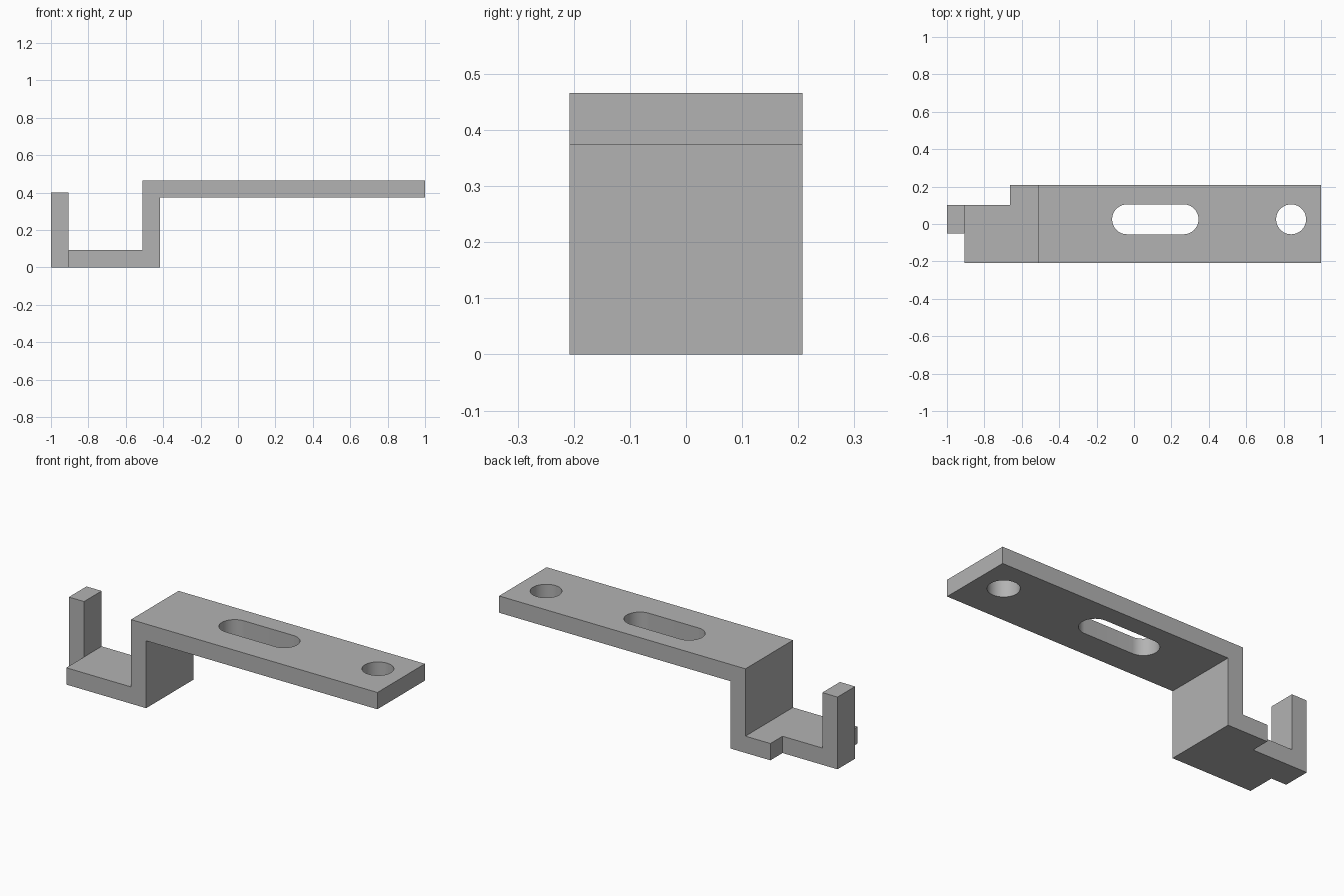
import bpy
import bmesh
import math

cube = bpy.data.objects.get("Cube")
if cube:
    bpy.data.objects.remove(cube, do_unlink=True)

steel = bpy.data.materials.new("grey_steel")
steel.use_nodes = True
grey = (0.45, 0.45, 0.45, 1)
steel.diffuse_color = grey
steel.node_tree.nodes["Principled BSDF"].inputs["Base Color"].default_value = grey


def prism(name, points, direction):
    """Extrude a closed 3D outline into a solid object."""
    bm = bmesh.new()
    face = bm.faces.new([bm.verts.new(p) for p in points])
    new = bmesh.ops.extrude_face_region(bm, geom=[face])["geom"]
    verts = [v for v in new if isinstance(v, bmesh.types.BMVert)]
    bmesh.ops.translate(bm, verts=verts, vec=direction)
    bmesh.ops.recalc_face_normals(bm, faces=bm.faces)
    mesh = bpy.data.meshes.new(name)
    bm.to_mesh(mesh)
    bm.free()
    mesh.materials.append(steel)
    obj = bpy.data.objects.new(name, mesh)
    bpy.context.collection.objects.link(obj)
    return obj


def box(name, x0, x1, y0, y1, z0, z1):
    outline = [(x0, y0, z0), (x1, y0, z0), (x1, y1, z0), (x0, y1, z0)]
    return prism(name, outline, (0, 0, z1 - z0))


def slot(name, x0, x1, y, radius, steps=32):
    """Vertical cutter with rounded ends centred on x0 and x1."""
    outline = []
    for x, start in ((x1, -math.pi / 2), (x0, math.pi / 2)):
        for i in range(steps + 1):
            if x0 == x1 and i == steps:
                continue
            a = start + math.pi * i / steps
            outline.append((x + radius * math.cos(a), y + radius * math.sin(a), 0.3))
    return prism(name, outline, (0, 0, 0.3))


def cut(obj, cutter):
    cutter.hide_render = True
    mod = obj.modifiers.new("cut", "BOOLEAN")
    mod.operation = "DIFFERENCE"
    mod.solver = "EXACT"
    mod.object = cutter
    bpy.context.view_layer.objects.active = obj
    bpy.ops.object.modifier_apply(modifier=mod.name)
    bpy.data.objects.remove(cutter, do_unlink=True)


half = 0.208
thick = 0.093
top = 0.466
step_x = -0.51
foot_x = -0.907

# Bent strip: foot, riser and long top plate
profile = [(foot_x, 0), (step_x + thick, 0), (step_x + thick, top - thick),
           (1, top - thick), (1, top), (step_x, top), (step_x, thick), (foot_x, thick)]
bracket = prism("bracket", [(x, -half, z) for x, z in profile], (0, 2 * half, 0))

# Corner notch in the foot, then the slot and round hole in the plate
cut(bracket, box("notch_cutter", -1.1, -0.663, 0.102, 0.4, -0.1, 0.2))
cut(bracket, slot("slot_cutter", -0.037, 0.265, 0.025, 0.08))
cut(bracket, slot("hole_cutter", 0.84, 0.84, 0.025, 0.08))

# Upright tab at the end of the foot
tab = box("upright_tab", -1, foot_x, -0.052, 0.102, 0, 0.4)

# Smooth the hole walls, keep the bends sharp
bpy.ops.object.select_all(action="DESELECT")
bracket.select_set(True)
bpy.context.view_layer.objects.active = bracket
bpy.ops.object.shade_smooth_by_angle(angle=math.radians(30))
